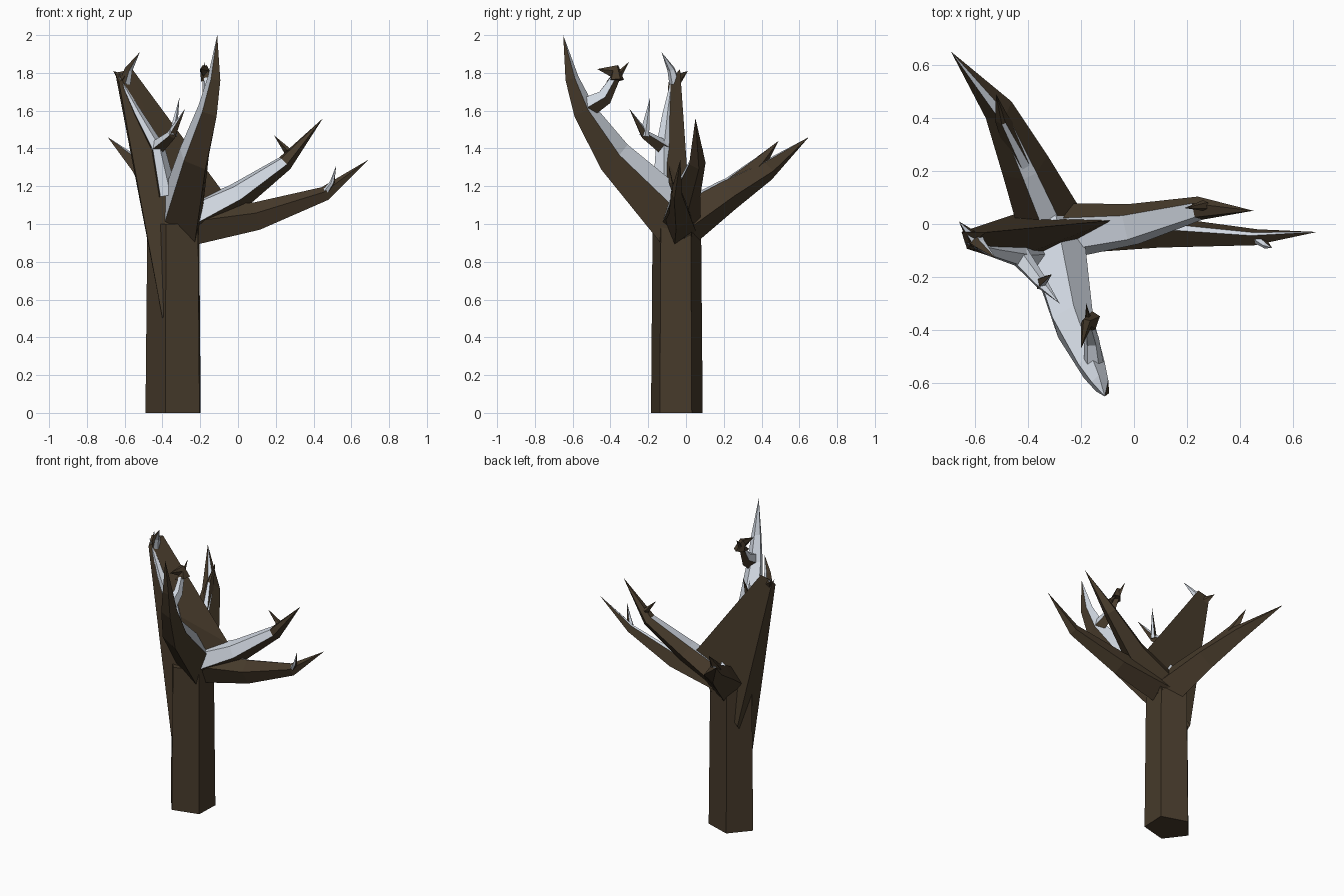
import bpy
import bmesh
from math import radians
from mathutils import Matrix, Vector

cube = bpy.data.objects.get("Cube")
if cube:
    bpy.data.objects.remove(cube)


def make_material(name, color):
    material = bpy.data.materials.new(name)
    material.use_nodes = True
    material.diffuse_color = color
    shader = material.node_tree.nodes["Principled BSDF"]
    shader.inputs["Base Color"].default_value = color
    shader.inputs["Roughness"].default_value = 0.9
    return material


BARK = make_material("dark bark", (0.063, 0.043, 0.024, 1))
SNOW = make_material("pale snow", (0.65, 0.7, 0.77, 1))


def finish(name, bm):
    """Turn the worked mesh into a named object with both materials."""
    bmesh.ops.remove_doubles(bm, verts=bm.verts, dist=0.001)
    bmesh.ops.recalc_face_normals(bm, faces=bm.faces)
    mesh = bpy.data.meshes.new(name)
    bm.to_mesh(mesh)
    bm.free()
    mesh.materials.append(BARK)
    mesh.materials.append(SNOW)
    part = bpy.data.objects.new(name, mesh)
    bpy.context.collection.objects.link(part)


# Sides of the five-sided limb section that can carry snow
BARE = ()
RIDGE = (2,)
RIDGE_AND_NEAR = (1, 2)
WHOLE_TOP = (1, 2, 3)


def limb(name, path, width, depth, up=(0, 0, 1), snow=RIDGE, ridge=0.6, snow_end=9):
    """Loft a section along the path, tapering it to a point at the tip."""
    section = [(0, -1), (1, 0), (ridge, 1), (-ridge, 1), (-1, 0)]
    bm = bmesh.new()
    points = [Vector(p) for p in path]
    lengths = [(b - a).length for a, b in zip(points, points[1:])]
    rings = []
    for i, point in enumerate(points):
        before = points[max(i - 1, 0)]
        after = points[min(i + 1, len(points) - 1)]
        side = (after - before).cross(Vector(up)).normalized()
        top = side.cross(after - before).normalized()
        taper = max(0, 1 - sum(lengths[:i]) / sum(lengths)) ** 0.8
        if i == len(points) - 1:
            taper = 0
        ring = []
        for across, rise in section:
            offset = side * across * width + top * rise * depth
            ring.append(bm.verts.new(point + offset * taper))
        rings.append(ring)
    count = len(section)
    for step, (lower, upper) in enumerate(zip(rings, rings[1:])):
        for k in range(count):
            j = (k + 1) % count
            face = bm.faces.new((lower[k], lower[j], upper[j], upper[k]))
            face.material_index = int(k in snow and step < snow_end)
    bm.faces.new(rings[0])
    finish(name, bm)


# Points where limbs divide
CROWN = (-0.3, -0.03, 0.98)
LEFT_FORK = (-0.43, -0.12, 1.4)
LEFT_TOP = (-0.6, -0.06, 1.75)
LEFT_TWIG_FORK = (-0.35, -0.22, 1.47)
FRONT_FORK = (-0.15, -0.55, 1.6)
HOOK_FORK = (-0.17, -0.38, 1.76)
BACK_FORK = (-0.41, 0.22, 1.15)
UPPER_FORK = (0.25, 0.06, 1.32)
LOWER_FORK = (0.46, -0.05, 1.16)

# Five-sided trunk
bm = bmesh.new()
placement = (Matrix.Translation((-0.33, -0.05, 0.5))
             @ Matrix.Diagonal((1, 0.9, 1, 1))
             @ Matrix.Rotation(radians(16), 4, "Z"))
bmesh.ops.create_cone(bm, cap_ends=True, segments=5, radius1=0.16,
                      radius2=0.15, depth=1, matrix=placement)
finish("trunk", bm)

# Wedge-shaped left bough: thick front spine, thin back fin
spine = [(-0.4, 0.5), (-0.52, 1.15), (-0.63, 1.75), (-0.42, 1.35), (-0.34, 0.95)]
fin = [(-0.43, 0.75), (-0.65, 1.8), (-0.56, 1.82), (-0.08, 1.17), (-0.2, 0.95)]
bm = bmesh.new()
for outline, y_foot, y_top in ((spine, -0.15, -0.09), (fin, 0.04, -0.03)):
    for x, z in outline:
        bm.verts.new((x, y_foot + (y_top - y_foot) * (z - 0.8), z))
hull = bmesh.ops.convex_hull(bm, input=bm.verts)
inside = [v for v in hull["geom_interior"] if isinstance(v, bmesh.types.BMVert)]
bmesh.ops.delete(bm, geom=inside, context="VERTS")
finish("left_bough", bm)

# Left bough: snowy ridge, tips and twigs
limb("left_ridge", [(-0.38, -0.12, 1.15), LEFT_FORK, (-0.53, -0.1, 1.58), (-0.64, -0.07, 1.8)],
     width=0.06, depth=0.05, up=(0.9, -0.6, 0.5), snow=WHOLE_TOP)
limb("left_tip", [LEFT_TOP, (-0.58, -0.08, 1.82), (-0.52, -0.13, 1.91)],
     width=0.03, depth=0.03, up=(1, 0, 0.3), snow=WHOLE_TOP)
limb("left_spur", [LEFT_TOP, (-0.66, 0.01, 1.81)], width=0.03, depth=0.04)
limb("left_twig", [LEFT_FORK, LEFT_TWIG_FORK, (-0.28, -0.3, 1.61)],
     width=0.04, depth=0.04, up=(-0.5, 0.2, 1), snow=WHOLE_TOP)
limb("left_twig_spur", [LEFT_TWIG_FORK, (-0.31, -0.19, 1.67)],
     width=0.03, depth=0.02, up=(1, -0.5, 0.5), snow=WHOLE_TOP)

# Front bough with its hooked twig
limb("front_bough", [CROWN, (-0.22, -0.39, 1.35), FRONT_FORK,
                     (-0.12, -0.61, 1.77), (-0.11, -0.65, 2)],
     width=0.12, depth=0.15, up=(-0.4, 0.3, 1), snow=WHOLE_TOP)
limb("front_twig", [FRONT_FORK, (-0.16, -0.43, 1.67), HOOK_FORK, (-0.18, -0.3, 1.86)],
     width=0.04, depth=0.06, up=(0, -0.6, 0.8), snow=WHOLE_TOP, snow_end=2)
limb("front_twig_hook", [HOOK_FORK, (-0.18, -0.38, 1.81), (-0.2, -0.47, 1.82)],
     width=0.03, depth=0.05, up=(0, 0.3, 1), snow=BARE)

# Back bough with its stub
limb("back_bough", [CROWN, BACK_FORK, (-0.51, 0.43, 1.28), (-0.69, 0.65, 1.46)],
     width=0.13, depth=0.12, ridge=0.3)
limb("back_stub", [BACK_FORK, (-0.5, 0.4, 1.33), (-0.52, 0.49, 1.44)],
     width=0.06, depth=0.08, snow=RIDGE, ridge=0.3, snow_end=1)

# Right boughs, each with a twig
limb("upper_right_bough", [CROWN, (0, 0, 1.14), UPPER_FORK, (0.45, 0.05, 1.56)],
     width=0.11, depth=0.1, up=(0, -0.1, 1), snow=RIDGE_AND_NEAR, snow_end=2)
limb("upper_right_twig", [UPPER_FORK, (0.26, 0.07, 1.39), (0.19, 0.06, 1.47)],
     width=0.03, depth=0.03, snow=BARE)
limb("lower_right_bough", [CROWN, (0.1, -0.03, 1.04), LOWER_FORK, (0.69, -0.03, 1.34)],
     width=0.09, depth=0.11, up=(0, 0.3, 1), ridge=0.2)
limb("lower_right_twig", [LOWER_FORK, (0.5, -0.08, 1.22), (0.52, -0.09, 1.31)],
     width=0.02, depth=0.02, up=(-0.5, -0.5, 0.5), snow=WHOLE_TOP)
